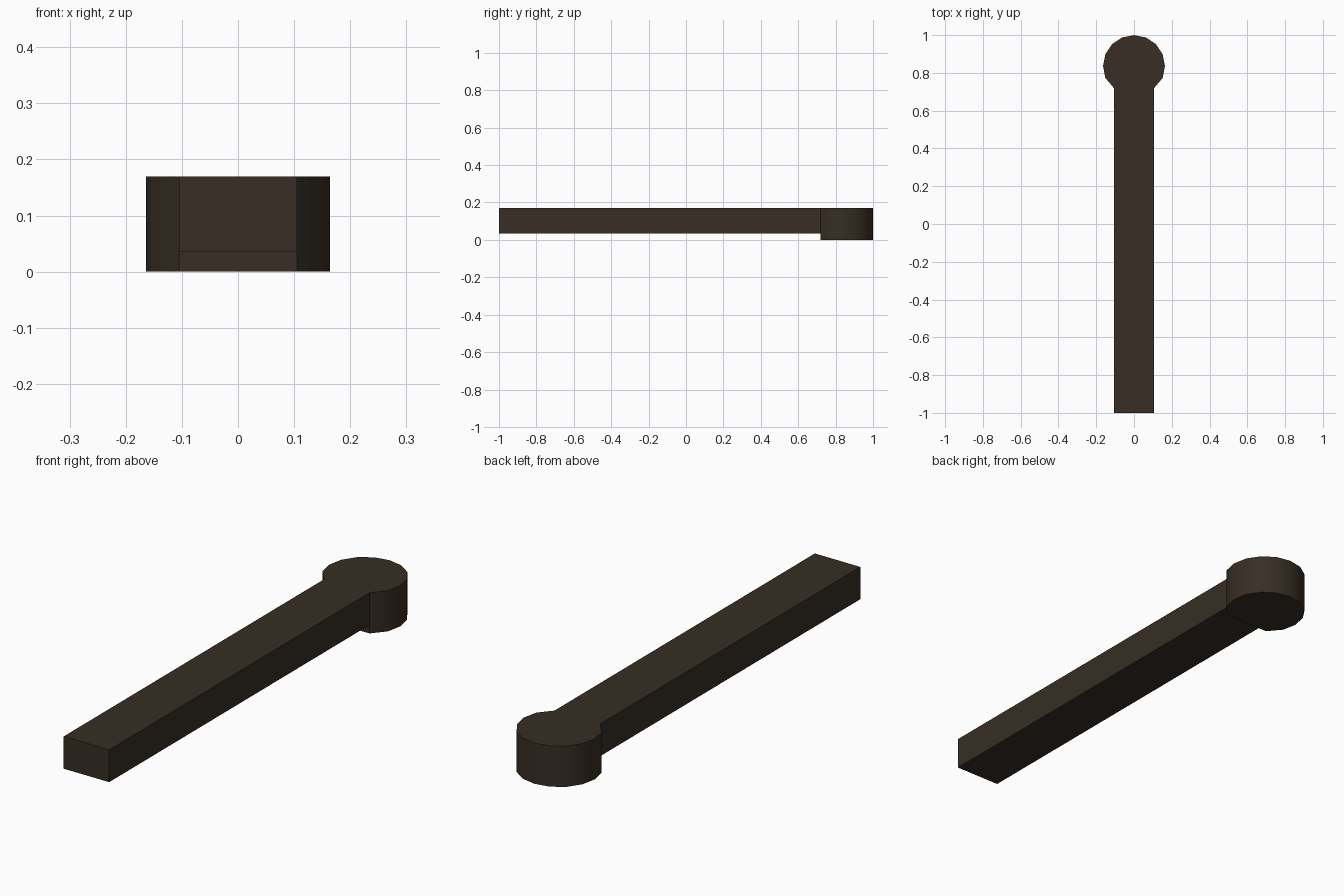
import bpy, bmesh, math

if "Cube" in bpy.data.objects:
    bpy.data.objects.remove(bpy.data.objects["Cube"])

mat = bpy.data.materials.new("dark brown")
mat.diffuse_color = (0.038, 0.027, 0.018, 1)
mat.use_nodes = True
mat.node_tree.nodes["Principled BSDF"].inputs["Base Color"].default_value = mat.diffuse_color

TOP, BAR_BOTTOM = 0.17, 0.035
HALF_W, JOIN_Y = 0.105, 0.718


def prism(name, outline, z0, z1, smooth=False):
    bm = bmesh.new()
    low = [bm.verts.new((x, y, z0)) for x, y in outline]
    high = [bm.verts.new((x, y, z1)) for x, y in outline]
    bm.faces.new(low[::-1])
    bm.faces.new(high)
    n = len(outline)
    for i in range(n):
        j = (i + 1) % n
        bm.faces.new((low[i], low[j], high[j], high[i]))
    bmesh.ops.recalc_face_normals(bm, faces=bm.faces)
    me = bpy.data.meshes.new(name)
    bm.to_mesh(me)
    bm.free()
    me.materials.append(mat)
    ob = bpy.data.objects.new(name, me)
    bpy.context.collection.objects.link(ob)
    if smooth:
        bpy.ops.object.select_all(action='DESELECT')
        ob.select_set(True)
        bpy.context.view_layer.objects.active = ob
        bpy.ops.object.shade_smooth_by_angle(angle=math.radians(35))
    return ob


# straight bar, raised off the ground
prism("bar", [(-HALF_W, -1), (HALF_W, -1), (HALF_W, JOIN_Y), (-HALF_W, JOIN_Y)],
      BAR_BOTTOM, TOP)

# rounded head, cut flat where it meets the bar
R, CY = 0.164, 0.836
arc = [(R * math.cos(math.radians(22.5 * k)), CY + R * math.sin(math.radians(22.5 * k)))
       for k in range(-1, 10)]
prism("head", [(HALF_W, JOIN_Y)] + arc + [(-HALF_W, JOIN_Y)], 0, TOP, smooth=True)
